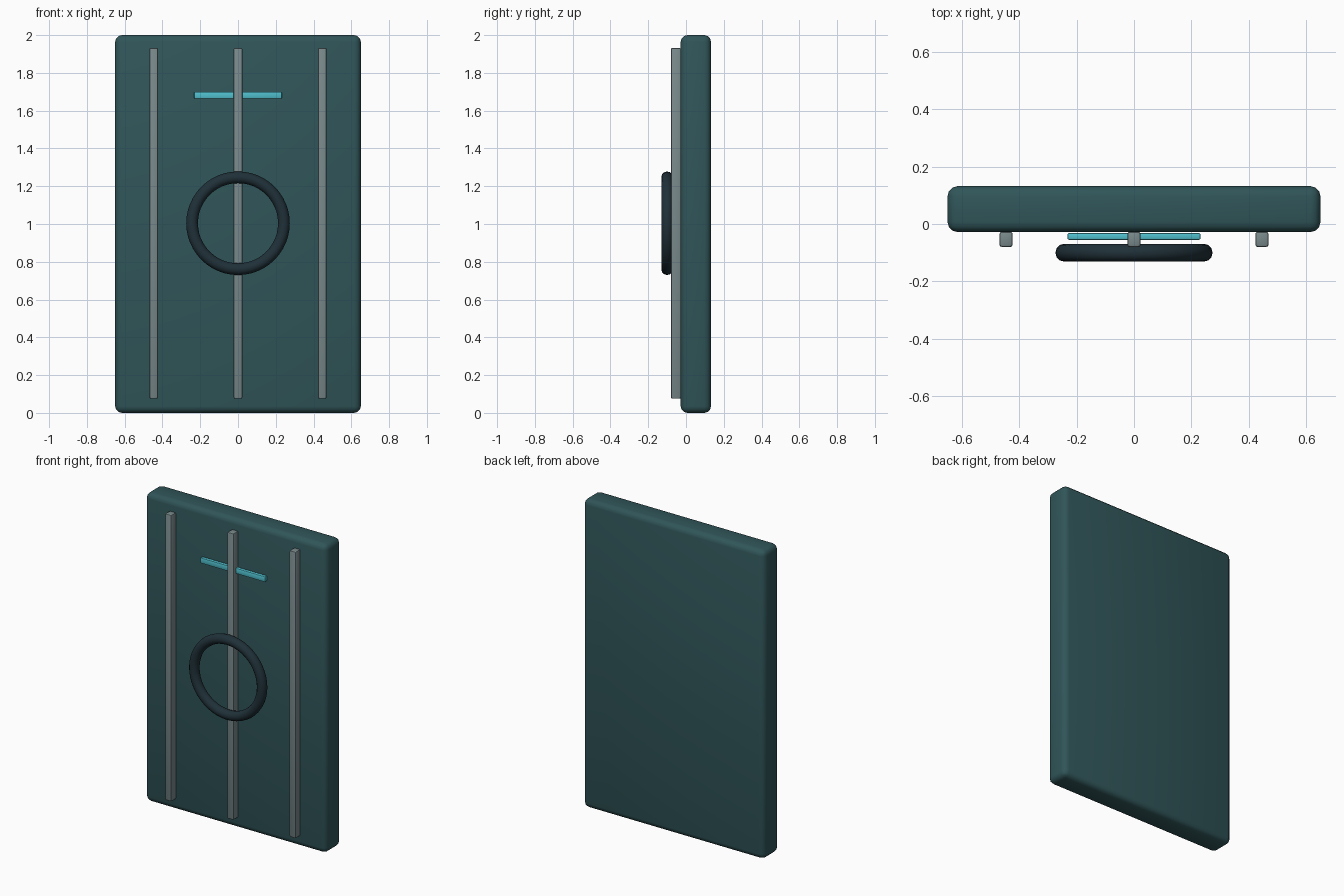
import bpy
import math

cube = bpy.data.objects.get("Cube")
if cube:
    bpy.data.objects.remove(cube, do_unlink=True)


def material(name, rgb):
    mat = bpy.data.materials.new(name)
    mat.use_nodes = True
    color = (*rgb, 1.0)
    mat.diffuse_color = color
    bsdf = next(n for n in mat.node_tree.nodes if n.type == 'BSDF_PRINCIPLED')
    bsdf.inputs["Base Color"].default_value = color
    return mat


teal = material("dark_teal", (0.030, 0.092, 0.100))
steel = material("steel_grey", (0.19, 0.25, 0.26))
cyan = material("bright_cyan", (0.08, 0.53, 0.62))
black = material("blue_black", (0.014, 0.030, 0.040))


def rounded_box(name, low, high, bevel, mat, segments=3):
    """Box between two corners with rounded edges."""
    center = [(a + b) / 2 for a, b in zip(low, high)]
    bpy.ops.mesh.primitive_cube_add(size=1, location=center)
    obj = bpy.context.object
    obj.name = name
    obj.scale = [b - a for a, b in zip(low, high)]
    bpy.ops.object.transform_apply(location=False, rotation=False, scale=True)
    mod = obj.modifiers.new("rounding", 'BEVEL')
    mod.width = bevel
    mod.segments = segments
    bpy.ops.object.modifier_apply(modifier=mod.name)
    obj.data.materials.append(mat)
    bpy.ops.object.shade_smooth_by_angle(angle=math.radians(35))
    return obj


# Door slab
rounded_box("door_panel", (-0.65, -0.028, 0), (0.65, 0.132, 2), 0.035, teal)

# Three vertical ribs on the front
for side, x in (("right", -0.446), ("middle", 0), ("left", 0.446)):
    rounded_box(side + "_rib", (x - 0.023, -0.08, 0.075),
                (x + 0.023, -0.027, 1.932), 0.008, steel, 2)

# Light strip crossing behind the middle rib
rounded_box("light_strip", (-0.232, -0.055, 1.664),
            (0.232, -0.032, 1.70), 0.005, cyan, 2)

# Handle wheel
bpy.ops.mesh.primitive_torus_add(
    location=(0, -0.1, 1.004), rotation=(math.pi / 2, 0, 0),
    major_radius=0.243, minor_radius=0.031,
    major_segments=48, minor_segments=12)
ring = bpy.context.object
ring.name = "handle_ring"
ring.data.materials.append(black)
bpy.ops.object.shade_smooth()
